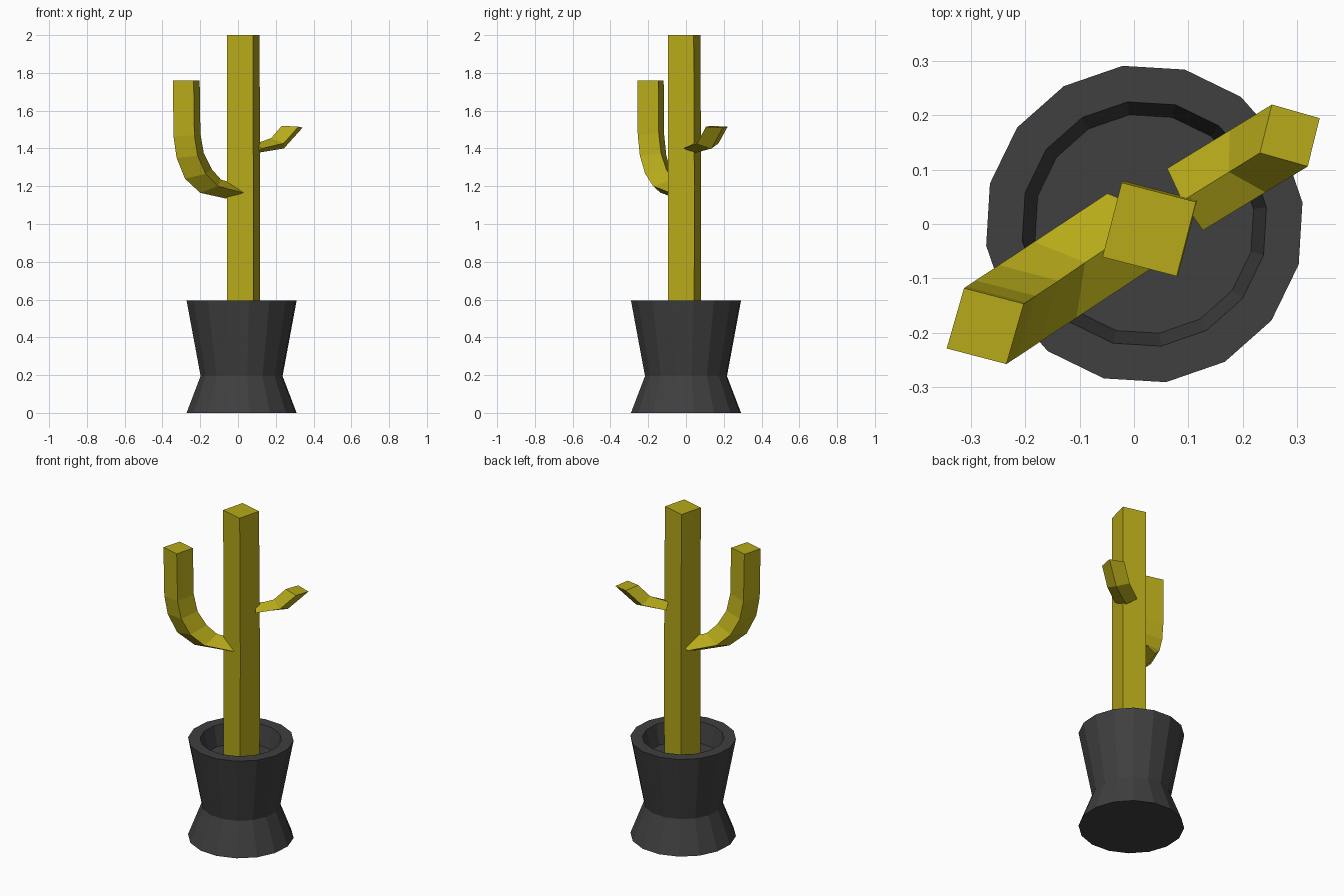
import bpy, math

if "Cube" in bpy.data.objects:
    bpy.data.objects.remove(bpy.data.objects["Cube"])


def material(name, color):
    m = bpy.data.materials.new(name)
    m.diffuse_color = (*color, 1)
    m.use_nodes = True
    m.node_tree.nodes["Principled BSDF"].inputs["Base Color"].default_value = m.diffuse_color
    return m


def loft(name, rings, mat):
    """Skin a list of equal-sized rings and cap both ends."""
    n = len(rings[0])
    verts = [v for ring in rings for v in ring]
    faces = [(i * n + j, i * n + (j + 1) % n, (i + 1) * n + (j + 1) % n, (i + 1) * n + j)
             for i in range(len(rings) - 1) for j in range(n)]
    faces += [tuple(reversed(range(n))), tuple(range(len(verts) - n, len(verts)))]
    mesh = bpy.data.meshes.new(name)
    mesh.from_pydata(verts, [], faces)
    mesh.materials.append(mat)
    obj = bpy.data.objects.new(name, mesh)
    bpy.context.collection.objects.link(obj)
    # consistent outward normals
    bpy.context.view_layer.objects.active = obj
    obj.select_set(True)
    bpy.ops.object.mode_set(mode='EDIT')
    bpy.ops.mesh.select_all(action='SELECT')
    bpy.ops.mesh.normals_make_consistent(inside=False)
    bpy.ops.object.mode_set(mode='OBJECT')
    obj.select_set(False)
    return obj


def ring(cx, cy, z, r, n, phase):
    return [(cx + r * math.cos(math.radians(phase) + k * math.tau / n),
             cy + r * math.sin(math.radians(phase) + k * math.tau / n), z) for k in range(n)]


def arm(name, origin, slope, side, sections, mat):
    """Diamond section swept in a vertical plane; each section is centre x, z and inner corner offset."""
    rings = []
    for x, z, hx, hz in sections:
        y = origin[1] + slope * (x - origin[0])
        hy = 0.58 * hx
        rings.append([(x + hx, y + hy, z + hz), (x + side[0], y + side[1], z),
                      (x - hx, y - hy, z - hz), (x - side[0], y - side[1], z)])
    return loft(name, rings, mat)


green = material("cactus_skin", (0.47, 0.40, 0.01))
dark = material("pot_dark", (0.05, 0.05, 0.05))

# pot: flared foot, waist, rim and recessed floor
profile = [(0.294, 0), (0.219, 0.195), (0.294, 0.595), (0.227, 0.595), (0.203, 0.475)]
loft("pot", [ring(0.019, 0, z, r, 16, 7.8) for r, z in profile], dark)

# trunk
loft("trunk", [ring(0.030, -0.008, 0.45, 0.101, 4, 30.5),
               ring(0.030, -0.007, 1.2, 0.101, 4, 30.5),
               ring(0.028, -0.010, 2.0, 0.100, 4, 30.5)], green)

# long upturned arm
arm("long_arm", (-0.274, -0.188), 0.66, (0.039, -0.070),
    [(-0.274, 1.76, 0.071, 0), (-0.270, 1.47, 0.071, 0.008), (-0.253, 1.362, 0.072, 0.012),
     (-0.210, 1.265, 0.071, 0.025), (-0.145, 1.2, 0.055, 0.035), (-0.010, 1.165, 0.055, 0.03)], green)

# short arm
arm("short_arm", (0.287, 0.163), 0.61, (0.033, -0.057),
    [(0.287, 1.515, -0.055, 0.005), (0.209, 1.427, -0.034, 0.027),
     (0.094, 1.40, -0.005, 0.024)], green)
